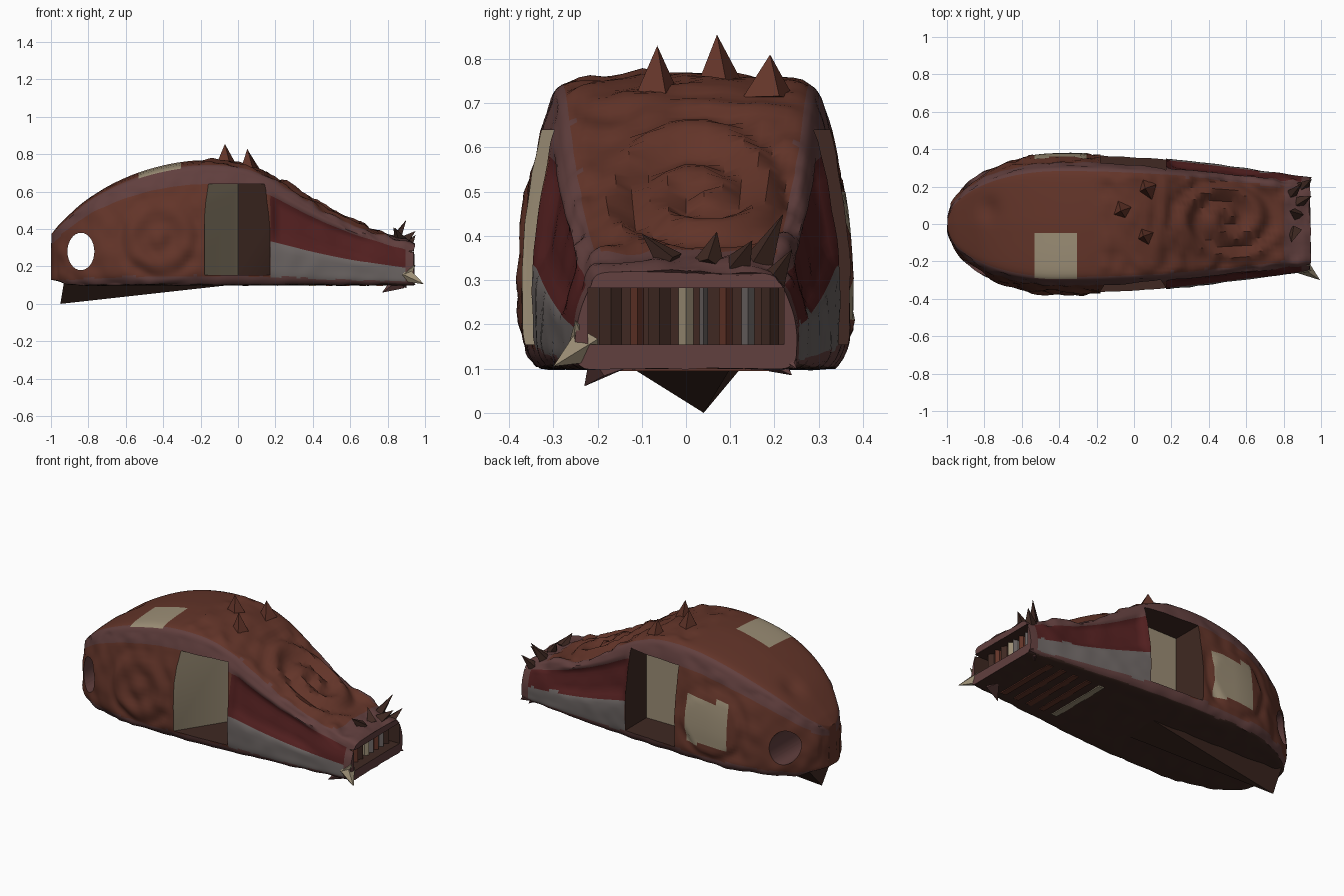
import bpy, bmesh, math, random
from mathutils import Vector, noise

if "Cube" in bpy.data.objects:
    bpy.data.objects.remove(bpy.data.objects["Cube"])

random.seed(4)


def material(name, rgb):
    m = bpy.data.materials.new(name)
    m.diffuse_color = (*rgb, 1)
    m.use_nodes = True
    m.node_tree.nodes["Principled BSDF"].inputs["Base Color"].default_value = m.diffuse_color
    return m


RUST = material("rust", (0.125, 0.035, 0.022))
PLUM = material("plum", (0.12, 0.05, 0.048))
CRIMSON = material("crimson", (0.085, 0.014, 0.014))
STEEL = material("steel", (0.15, 0.13, 0.125))
BONE = material("bone", (0.33, 0.27, 0.18))
DARK = material("dark brown", (0.05, 0.022, 0.016))


def curve(pts, x):
    """Cubic interpolation of (x, value) points."""
    x = min(max(x, pts[0][0]), pts[-1][0])
    i = next(k for k in range(len(pts) - 1) if x <= pts[k + 1][0])
    slope = lambda k: ((pts[min(k + 1, len(pts) - 1)][1] - pts[max(k - 1, 0)][1])
                       / (pts[min(k + 1, len(pts) - 1)][0] - pts[max(k - 1, 0)][0]))
    w = pts[i + 1][0] - pts[i][0]
    t = (x - pts[i][0]) / w
    return ((2*t**3 - 3*t*t + 1) * pts[i][1] + (t**3 - 2*t*t + t) * w * slope(i)
            + (3*t*t - 2*t**3) * pts[i + 1][1] + (t**3 - t*t) * w * slope(i + 1))


def smooth(a, b, x):
    t = min(max((x - a) / (b - a), 0), 1)
    return t * t * (3 - 2 * t)


def mesh_object(name, verts, faces, mats, face_mats=None):
    me = bpy.data.meshes.new(name)
    me.from_pydata(verts, [], faces)
    for m in mats:
        me.materials.append(m)
    if face_mats:
        for p, k in zip(me.polygons, face_mats):
            p.material_index = k
    bm = bmesh.new()
    bm.from_mesh(me)
    bmesh.ops.recalc_face_normals(bm, faces=bm.faces)
    bm.to_mesh(me)
    bm.free()
    ob = bpy.data.objects.new(name, me)
    bpy.context.collection.objects.link(ob)
    return ob


def prism(name, pts, z0, z1, mats, side_mats=None):
    n = len(pts)
    verts = [(x, y, z) for z in (z0, z1) for x, y in pts]
    faces = [(i, (i + 1) % n, (i + 1) % n + n, i + n) for i in range(n)]
    faces += [tuple(range(n)), tuple(range(n, 2 * n))]
    return mesh_object(name, verts, faces, mats, (side_mats or [0] * n) + [len(mats) - 1] * 2)


def spike(name, base, tip, radius, mat, sides=5):
    base, tip = Vector(base), Vector(tip)
    q = (tip - base).to_track_quat('Z', 'Y')
    ring = []
    for i in range(sides):
        a = 2 * math.pi * i / sides + 0.4
        ring.append(base + q @ Vector((math.cos(a), math.sin(a), 0)) * radius * random.uniform(.8, 1.2))
    faces = [(i, (i + 1) % sides, sides) for i in range(sides)] + [tuple(range(sides))]
    return mesh_object(name, ring + [tip], faces, [mat])


# Shell outline: top height, plan half-width, and half cross-section
TOP = [(-1, .37), (-.95, .43), (-.8, .565), (-.6, .675), (-.4, .74), (-.2, .768), (0, .757),
       (.15, .705), (.25, .645), (.4, .55), (.6, .445), (.8, .37), (.94, .32)]
WIDTH = [(-.4, .372), (-.2, .37), (0, .36), (.2, .345), (.5, .31), (.94, .25)]
SECTION = [(0, 0), (.45, 0), (.84, 0), (.94, .025), (.99, .09), (1, .2), (1, .35), (.97, .55),
           (.9, .77), (.84, .89), (.76, .96), (.5, .985), (0, 1)]


def half_width(x):
    if x < -.4:
        return .372 * math.sqrt(max(1 - ((x + .4) / .6) ** 2, 0))
    return curve(WIDTH, x)


def relief(p, n):
    """Carved swirls, rings and wrinkles along the surface normal."""
    if n.z > .35:
        r, a = math.hypot((p.x - .5) / 1.35, p.y - .03), math.atan2(p.y - .03, p.x - .5)
        swirl = .02 * math.cos(r * 2 * math.pi / .12 - a) * (1 - smooth(.19, .25, r))
        rough = smooth(-.25, -.12, p.x) * (1 - smooth(.24, .28, abs(p.y))) * smooth(.15, .25, r)
        pit = -.02 * math.exp(-((p.x + .78) ** 2 + (p.y - .08) ** 2) / .003)
        return swirl + pit + rough * .02 * noise.noise(p * 14)
    if abs(n.y) > .4 and p.x < -.2:
        r = math.hypot(p.x + .42, p.z - .36)
        if p.y > 0 and r < .17:
            return .006
        return .01 * math.cos(r * 42) * (1 - smooth(.2, .26, r)) + .01 * noise.noise(p * 13)
    return .005 * noise.noise(p * 12)


# Lofted shell
U = [(i, s[0]) for i, s in enumerate(SECTION)]
V = [(i, s[1]) for i, s in enumerate(SECTION)]
NX, NS = 120, 48
LAST = len(SECTION) - 1
verts, faces = [], []
for i in range(NX):
    x = -.997 + 1.937 * (i / (NX - 1)) ** 1.4
    bottom = .1 + .03 * (1 - smooth(-1, -.88, x))
    h = curve(TOP, x) - bottom
    half = []
    for j in range(NS + 1):
        s = LAST * j / NS
        u, v = curve(U, s), curve(V, s)
        dent = smooth(.17, .21, x) * smooth(.36, .5, v) * (1 - smooth(.74, .86, v)) * (1 - smooth(.6, .78, x))
        half.append((half_width(x) * (u - .09 * dent * (u > .6)), bottom + h * v))
    loop = half + [(-y, z) for y, z in half[-2:0:-1]]
    verts += [(x, y, z) for y, z in loop]
M = 2 * NS
for i in range(NX - 1):
    faces += [(i*M + j, i*M + (j + 1) % M, (i + 1)*M + (j + 1) % M, (i + 1)*M + j) for j in range(M)]
faces += [tuple(range(M)), tuple(range((NX - 1) * M, NX * M))]
shell = mesh_object("shell", verts, faces, [RUST, PLUM, CRIMSON, STEEL, BONE, DARK])
normals = [v.normal.copy() for v in shell.data.vertices]
for v, n in zip(shell.data.vertices, normals):
    v.co += n * relief(v.co.copy(), n)

# Colour zones of the shell
for p in shell.data.polygons:
    c, n = p.center, p.normal
    w, h = abs(c.y) / max(half_width(c.x), .01), (c.z - .1) / (curve(TOP, c.x) - .1)
    k = 0
    if n.z < -.8:
        k = 5
    elif h < .08 or (w > .74 and h > .8):
        k = 1
    elif .17 < c.x < .9 and w > .7 and h < .8:
        k = 2 if h > .42 else 3
    elif c.x > .8:
        k = 1
    if -.53 < c.x < -.3 and -.29 < c.y < -.07 and h > .8:
        k = 4
    if c.y > 0 and -.53 < c.x < -.25 and .22 < c.z < .5 and w > .9:
        k = 4
    p.material_index = k

# Cutters: rear eyelet, wedge bay on one side, box bay on the other, front mouth
eyelet = [(-.84 + .072 * math.cos(a * math.pi / 16), .1 * math.sin(a * math.pi / 16)) for a in range(32)]
hole = prism("eyelet_cutter", eyelet, -.6, .6, [PLUM])
hole.rotation_euler.x = math.pi / 2
hole.location.z = .28
wedge = [(-.18, -.6), (-.18, -.36), (0, -.08), (.17, -.34), (.17, -.6)]
box = [(-.18, .6), (-.18, .14), (.17, .14), (.17, .6)]
mouth = [(.8, -.222), (1.1, -.222), (1.1, .222), (.8, .222)]
cutters = [hole,
           prism("wedge_bay_cutter", wedge, .155, .64, [BONE, DARK], [0, 0, 1, 1, 1]),
           prism("box_bay_cutter", box, .155, .64, [BONE, DARK], [1, 0, 1, 1]),
           prism("mouth_cutter", mouth, .155, .282, [DARK])]
bpy.context.view_layer.objects.active = shell
for c in cutters:
    c.hide_render = True
    m = shell.modifiers.new("cut", 'BOOLEAN')
    m.operation, m.solver, m.material_mode, m.object = 'DIFFERENCE', 'EXACT', 'TRANSFER', c
    bpy.ops.object.modifier_apply(modifier=m.name)
for c in cutters:
    bpy.data.objects.remove(c)
shell.select_set(True)
bpy.ops.object.shade_smooth_by_angle(angle=math.radians(40))

# Upright slats inside the mouth
for i, (y, w, mat) in enumerate([(-.17, .05, DARK), (-.11, .03, RUST), (-.06, .05, DARK), (0, .035, BONE),
                                 (.04, .02, STEEL), (.09, .03, RUST), (.14, .03, STEEL), (.19, .04, DARK)]):
    prism(f"mouth_slat_{i}", [(.79, y - w/2), (.87, y - w/2), (.89, y), (.87, y + w/2), (.79, y + w/2)],
          .15, .29, [mat])

# Crown spikes
for i, (x, y, z) in enumerate([(.05, -.065, .83), (-.07, .07, .855), (.06, .19, .81)]):
    spike(f"crown_spike_{i}", (x + .01, y, curve(TOP, x) - .03), (x, y, z), .06, RUST, 4)

# Jagged brow over the mouth
for i, (b, t) in enumerate([((.84, .16, .34), (.9, .22, .45)), ((.87, .05, .33), (.83, .07, .41)),
                            ((.88, .12, .33), (.95, .15, .39)), ((.86, -.03, .34), (.84, -.1, .405)),
                            ((.9, .2, .3), (.95, .24, .37))]):
    spike(f"brow_shard_{i}", b, t, .035, DARK, 4)

# Ivory fangs and chin barbs
spike("fang_left", (.9, -.23, .15), (.995, -.3, .105), .04, BONE)
spike("fang_left_upper", (.9, -.235, .15), (.95, -.25, .21), .03, BONE)
spike("fang_right", (.9, .22, .13), (.95, .25, .1), .035, PLUM)
spike("chin_barb", (.86, -.18, .12), (.77, -.23, .06), .05, PLUM, 4)
spike("chin_barb_right", (.88, .2, .12), (.9, .24, .085), .03, PLUM, 4)

# Belly keel, ribs and bar
mesh_object("keel", [(-.95, .04, 0), (-.93, -.09, .12), (-.93, .14, .12), (-.05, -.12, .1), (-.05, .1, .1)],
            [(0, 1, 2), (0, 1, 3), (0, 2, 4), (0, 3, 4), (1, 2, 4, 3)], [DARK])
for i in range(5):
    x = .38 + .09 * i
    prism(f"belly_rib_{i}", [(x, -.2), (x + .035, -.2), (x + .035, .2), (x, .2)], .095, .12,
          [BONE if i == 0 else RUST])
